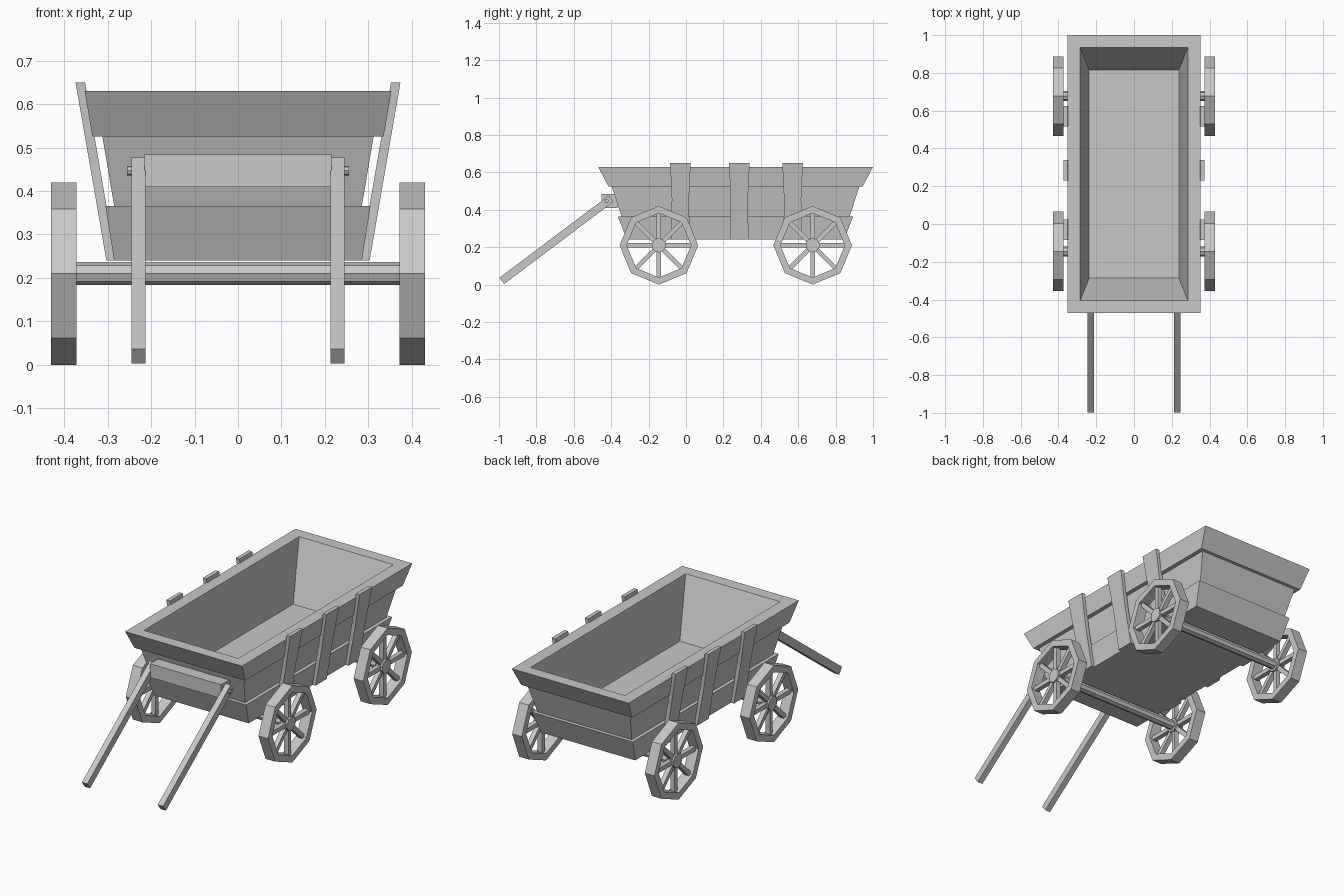
import bpy, bmesh, math
from mathutils import Vector, Matrix

cube = bpy.data.objects.get("Cube")
if cube:
    bpy.data.objects.remove(cube, do_unlink=True)

wood = bpy.data.materials.new("grey_wood")
wood.use_nodes = True
GREY = (0.58, 0.58, 0.58, 1)
wood.diffuse_color = GREY
wood.node_tree.nodes["Principled BSDF"].inputs["Base Color"].default_value = GREY


def finish(name, bm):
    bmesh.ops.recalc_face_normals(bm, faces=bm.faces)
    mesh = bpy.data.meshes.new(name)
    bm.to_mesh(mesh)
    bm.free()
    mesh.materials.append(wood)
    ob = bpy.data.objects.new(name, mesh)
    bpy.context.collection.objects.link(ob)
    return ob


def loft(bm, rings):
    """Skin a list of equal-length point rings and cap both ends."""
    loops = [[bm.verts.new(p) for p in ring] for ring in rings]
    for a, b in zip(loops, loops[1:]):
        for i in range(len(a)):
            j = (i + 1) % len(a)
            bm.faces.new((a[i], a[j], b[j], b[i]))
    bm.faces.new(loops[0])
    bm.faces.new(loops[-1])


def rect(hx, hy, z, cx=0.0, cy=0.0):
    return [(cx + sx * hx, cy + sy * hy, z)
            for sx, sy in ((-1, -1), (1, -1), (1, 1), (-1, 1))]


def box(bm, size, matrix):
    bmesh.ops.create_cube(bm, size=1, matrix=matrix @ Matrix.Diagonal((*size, 1)))


def rod(bm, radius, x0, x1, y, z, sides=8):
    """Prism along x with a corner pointing up."""
    angles = [math.tau * i / sides for i in range(sides)]
    loft(bm, [[(x, y + radius * math.sin(a), z + radius * math.cos(a))
               for a in angles] for x in (x0, x1)])


# Cart body: three stepped board tiers outside, tapered well inside
MID_Y = 0.265
profile = [(0.285, 0.58, 0.24), (0.305, 0.63, 0.365), (0.285, 0.61, 0.365),
           (0.312, 0.662, 0.525), (0.335, 0.68, 0.525), (0.353, 0.735, 0.63),
           (0.285, 0.67, 0.63), (0.237, 0.55, 0.32)]
bm = bmesh.new()
loft(bm, [rect(hx, hy, z, cy=MID_Y) for hx, hy, z in profile])
finish("cart_body", bm)

# Slanted side straps, slightly waisted
for side, label in ((1, "left"), (-1, "right")):
    for n, y in enumerate((-0.03, 0.285, 0.57)):
        bm = bmesh.new()
        loft(bm, [rect(0.011, w, z, side * x, y) for x, w, z in
                  ((0.292, 0.049, 0.24), (0.33, 0.046, 0.46), (0.363, 0.055, 0.65))])
        finish(f"{label}_strap_{n + 1}", bm)

# Wheels and axles
WHEEL_Z, RADIUS, INNER = 0.21, 0.21, 0.172
X_IN, X_OUT = 0.372, 0.43
for y, place in ((-0.145, "front"), (0.677, "rear")):
    bm = bmesh.new()
    rod(bm, 0.026, -X_IN - 0.02, X_IN + 0.02, y, WHEEL_Z)
    finish(f"{place}_axle", bm)
    for side, label in ((1, "left"), (-1, "right")):
        # Octagonal rim
        bm = bmesh.new()
        section = ((X_IN, RADIUS), (X_OUT, RADIUS), (X_OUT, INNER), (X_IN, INNER))
        loops = []
        for i in range(8):
            a = math.tau * i / 8
            loops.append([bm.verts.new((side * x, y + r * math.sin(a),
                                        WHEEL_Z + r * math.cos(a))) for x, r in section])
        for i in range(8):
            p, q = loops[i], loops[(i + 1) % 8]
            for k in range(4):
                m = (k + 1) % 4
                bm.faces.new((p[k], p[m], q[m], q[k]))
        finish(f"{place}_{label}_rim", bm)
        # Hub and spokes
        bm = bmesh.new()
        rod(bm, 0.038, side * (X_IN + 0.006), side * (X_OUT - 0.006), y, WHEEL_Z, 10)
        centre = Matrix.Translation((side * (X_IN + X_OUT) / 2, y, WHEEL_Z))
        for i in range(8):
            turn = Matrix.Rotation(math.tau * i / 8, 4, 'X')
            box(bm, (0.026, 0.024, 0.16),
                centre @ turn @ Matrix.Translation((0, 0, 0.1)))
        finish(f"{place}_{label}_spokes", bm)

# Front crossbar block and its pivot pin
bm = bmesh.new()
box(bm, (0.43, 0.085, 0.075), Matrix.Translation((0, -0.41, 0.447)))
finish("crossbar", bm)
bm = bmesh.new()
rod(bm, 0.011, -0.256, 0.256, -0.425, 0.447)
finish("pivot_pin", bm)

# Pull shafts sloping down to the ground
low, high = Vector((0, -0.985, 0.02)), Vector((0, -0.4, 0.46))
along = high - low
tilt = Matrix.Rotation(math.atan2(along.z, along.y), 4, 'X')
for side, label in ((1, "left"), (-1, "right")):
    bm = bmesh.new()
    middle = (low + high) / 2 + Vector((side * 0.229, 0, 0))
    box(bm, (0.032, along.length, 0.042), Matrix.Translation(middle) @ tilt)
    finish(f"{label}_shaft", bm)
